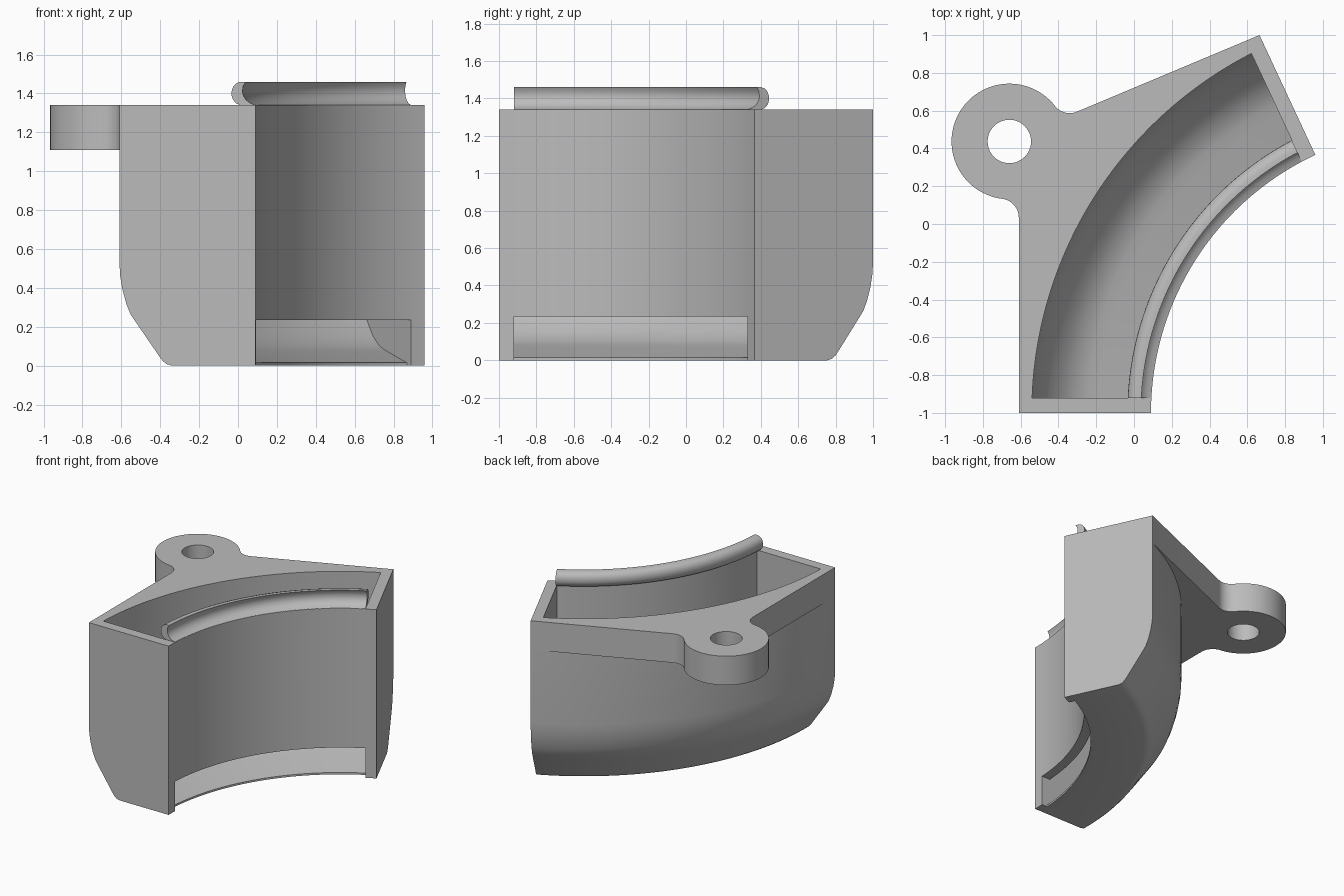
import bpy, bmesh, math
from mathutils import Vector

cube = bpy.data.objects.get("Cube")
if cube:
    bpy.data.objects.remove(cube, do_unlink=True)

CX, CY = 1.597, -1.0          # axis of the curved bin
SWEEP = math.radians(65)
R_IN, R_OUT, TOP = 1.507, 2.207, 1.34
END_WALL = 0.08

grey = bpy.data.materials.new("plain grey")
grey.use_nodes = True
COLOUR = (0.5, 0.5, 0.5, 1)
grey.diffuse_color = COLOUR
grey.node_tree.nodes["Principled BSDF"].inputs["Base Color"].default_value = COLOUR


def make(name, bm):
    bmesh.ops.recalc_face_normals(bm, faces=bm.faces)
    mesh = bpy.data.meshes.new(name)
    bm.to_mesh(mesh)
    bm.free()
    mesh.materials.append(grey)
    ob = bpy.data.objects.new(name, mesh)
    bpy.context.collection.objects.link(ob)
    return ob


def sweep(name, profile, inset=0.0, n=56):
    """Sweep a closed (radius, z) profile around the axis; ends are flat, inset from the end planes."""
    bm = bmesh.new()
    rings = []
    for i in range(n + 1):
        ring = []
        for r, z in profile:
            cut = math.asin(inset / r)
            a = math.pi - (cut + (SWEEP - 2 * cut) * i / n)
            ring.append(bm.verts.new((CX + r * math.cos(a), CY + r * math.sin(a), z)))
        rings.append(ring)
    m = len(profile)
    for p, q in zip(rings, rings[1:]):
        for j in range(m):
            k = (j + 1) % m
            bm.faces.new((p[j], p[k], q[k], q[j]))
    bm.faces.new(rings[0])
    bm.faces.new(rings[-1])
    return make(name, bm)


def prism(name, outline, z0, z1):
    bm = bmesh.new()
    face = bm.faces.new([bm.verts.new((p[0], p[1], z0)) for p in outline])
    up = bmesh.ops.extrude_face_region(bm, geom=[face])["geom"]
    bmesh.ops.translate(bm, vec=(0, 0, z1 - z0),
                        verts=[v for v in up if isinstance(v, bmesh.types.BMVert)])
    return make(name, bm)


def arc(c, r, a0, a1, n):
    return [Vector((c[0] + r * math.cos(a0 + (a1 - a0) * i / n),
                    c[1] + r * math.sin(a0 + (a1 - a0) * i / n))) for i in range(n + 1)]


def boolean(ob, other, operation):
    mod = ob.modifiers.new(operation.title(), "BOOLEAN")
    mod.operation, mod.solver, mod.object = operation, "EXACT", other
    bpy.context.view_layer.objects.active = ob
    bpy.ops.object.modifier_apply(modifier=mod.name)
    bpy.data.objects.remove(other, do_unlink=True)


# Solid curved body with rounded, sloping lower back
bin_body = sweep("bin_body", [
    (R_IN, 0), (R_IN, TOP), (R_OUT, TOP), (R_OUT, 0.53), (2.203, 0.46), (2.191, 0.39),
    (2.172, 0.32), (2.15, 0.265), (2.124, 0.226), (2.0, 0.045), (1.985, 0.025),
    (1.965, 0.008), (1.937, 0)])

# Top flange with straight edges, blended into the mounting ear
EAR, EAR_R, FILLET = Vector((-0.66, 0.437)), 0.306, 0.1


def fillet_centre(p, u, n):
    w = p + n * FILLET - EAR
    d = w.dot(u)
    s = -d - math.sqrt(d * d - w.length_squared + (EAR_R + FILLET) ** 2)
    return p + n * FILLET + u * s


end_angle = math.pi - SWEEP
corner_a = Vector((CX - R_OUT, CY))
corner_b = Vector((CX + R_OUT * math.cos(end_angle), CY + R_OUT * math.sin(end_angle)))
slope = Vector((0.922, 0.387)).normalized()
normal_b = Vector((-slope.y, slope.x))
fa = fillet_centre(corner_a, Vector((0, 1)), Vector((-1, 0)))
fb = fillet_centre(corner_b, -slope, normal_b)
angle = lambda v: math.atan2(v.y, v.x) % (2 * math.pi)

outline = [corner_a]
outline += arc(fa, FILLET, 0, angle(EAR - fa), 12)
outline += arc(EAR, EAR_R, angle(fa - EAR), angle(fb - EAR), 56)[1:]
outline += arc(fb, FILLET, angle(EAR - fb), angle(-normal_b), 12)[1:]
outline += [corner_b]
outline += arc((CX, CY), 2.17, end_angle + 0.01, math.pi - 0.01, 24)
boolean(bin_body, prism("flange", outline, 1.11, TOP), "UNION")

# Hollow interior with a sloping floor and a slot along the bottom of the inner wall
boolean(bin_body, sweep("cavity_cutter", [
    (1.58, 1.6), (1.58, 0.235), (1.4, 0.235), (1.4, -0.05), (1.555, -0.05), (1.555, 0.015),
    (1.78, 0.07), (1.84, 0.085), (1.89, 0.103), (1.93, 0.128), (1.97, 0.155), (2.045, 0.24),
    (2.08, 0.295), (2.105, 0.35), (2.125, 0.41), (2.135, 0.47), (2.138, 0.53), (2.138, 1.6)],
    END_WALL), "DIFFERENCE")

# Screw hole through the ear
boolean(bin_body, prism("hole_cutter", arc(EAR, 0.115, 0, 2 * math.pi, 48)[:-1], 1.0, 1.5),
        "DIFFERENCE")

# Curled lip along the top of the inner wall
lip = sweep("curled_lip", [
    (1.509, 1.33), (1.509, 1.341), (1.535, 1.35), (1.558, 1.367), (1.571, 1.388), (1.576, 1.41),
    (1.573, 1.437), (1.56, 1.46), (1.585, 1.46), (1.607, 1.453), (1.623, 1.437), (1.631, 1.415),
    (1.632, 1.39), (1.625, 1.367), (1.607, 1.348), (1.58, 1.338), (1.578, 1.33)], END_WALL)

# Smooth curves, crisp edges
for ob in (bin_body, lip):
    bpy.ops.object.select_all(action="DESELECT")
    ob.select_set(True)
    bpy.context.view_layer.objects.active = ob
    bpy.ops.object.shade_smooth_by_angle(angle=math.radians(30))
